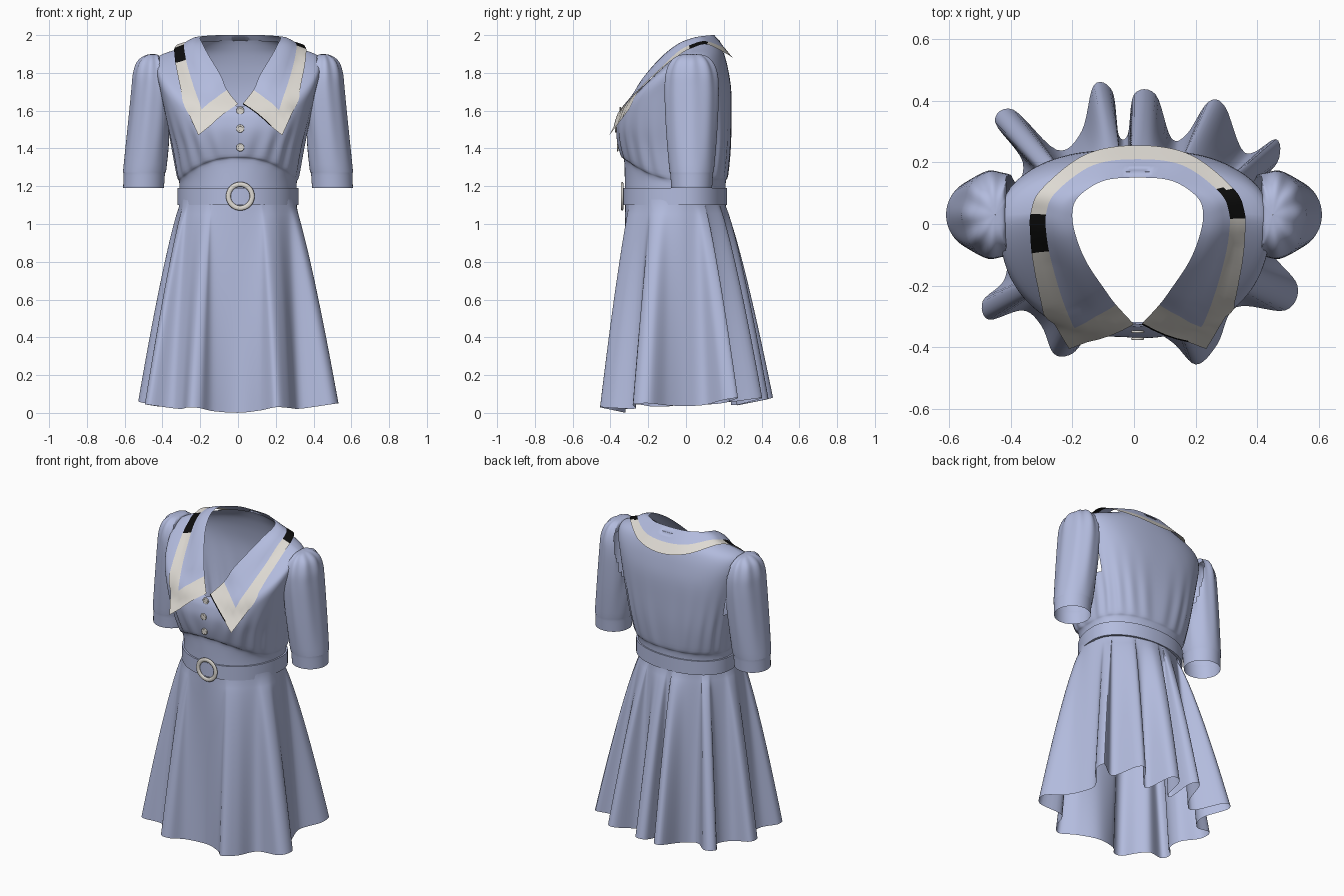
import bpy, math
from mathutils import Vector

if "Cube" in bpy.data.objects:
    bpy.data.objects.remove(bpy.data.objects["Cube"])


def material(name, rgb):
    m = bpy.data.materials.new(name)
    m.diffuse_color = (*rgb, 1)
    m.use_nodes = True
    m.node_tree.nodes["Principled BSDF"].inputs["Base Color"].default_value = m.diffuse_color
    return m


blue = material("pale blue cloth", (0.45, 0.50, 0.73))
cream = material("cream trim", (0.73, 0.70, 0.65))
black = material("black patch", (0.004, 0.004, 0.004))


def spline(pts, n, closed=False):
    """Catmull-Rom curve with n samples per segment."""
    c, out = len(pts), []
    for i in range(c if closed else c - 1):
        get = (lambda k: pts[k % c]) if closed else (lambda k: pts[max(0, min(c - 1, k))])
        a, b, d, e = get(i - 1), get(i), get(i + 1), get(i + 2)
        for j in range(n):
            t = j / n
            out.append(0.5 * (2 * b + (d - a) * t + (2 * a - 5 * b + 4 * d - e) * t * t
                              + (3 * b - a - 3 * d + e) * t ** 3))
    if not closed:
        out.append(pts[-1].copy())
    return out


def finish(ob, angle=45):
    bpy.ops.object.select_all(action='DESELECT')
    ob.select_set(True)
    bpy.context.view_layer.objects.active = ob
    bpy.ops.object.shade_smooth_by_angle(angle=math.radians(angle))
    return ob


def loft(name, rings, mats, closed=True, n=1, flip=False, rule=None, drop=None):
    """Skin rows of points, smoothing between rows when n > 1; drop() leaves openings."""
    if n > 1:
        rings = list(zip(*[spline(list(col), n) for col in zip(*rings)]))
    w = len(rings[0])
    verts = [p for r in rings for p in r]
    faces, idx = [], []
    for i in range(len(rings) - 1):
        for j in range(w if closed else w - 1):
            k = (j + 1) % w
            f = (i * w + j, i * w + k, (i + 1) * w + k, (i + 1) * w + j)
            if drop and drop(sum((verts[v] for v in f), Vector()) / 4):
                continue
            faces.append(f[::-1] if flip else f)
            idx.append((i, j))
    me = bpy.data.meshes.new(name)
    me.from_pydata([tuple(p) for p in verts], [], faces)
    for m in mats:
        me.materials.append(m)
    if rule:
        for p, (i, j) in zip(me.polygons, idx):
            p.material_index = rule(i, j, p.center)
    ob = bpy.data.objects.new(name, me)
    bpy.context.collection.objects.link(ob)
    return finish(ob)


def body_point(a, rx, yf, yb, zf, zs, zb, p=1.0, q=1.0, cy=0.0, amp=0.0, cx=0.0):
    """Point of a body cross-section; angle 0 is the front, 90 degrees is +x."""
    s, c = math.sin(a), math.cos(a)
    pp = p if c > 0 else min(p, 1.0)
    r = abs(c) ** pp
    x = math.copysign(abs(s) ** pp, s) * rx
    y = cy + r * ((yf if c > 0 else yb) - cy)
    z = zs + ((zf if c > 0 else zb) - zs) * r ** (q if c > 0 else 1)
    k = 1 + amp * math.sin(22 * a)
    return Vector((x * k + cx, y * k, z))


def body_ring(*args, **kw):
    return [body_point(2 * math.pi * i / 176, *args, **kw) for i in range(176)]


# Bodice: waistband, gathered bust, armholes, shoulders, V neckline
bodice = loft("bodice", [
    body_ring(.310, -.322, .208, 1.13, 1.13, 1.13, .95),
    body_ring(.310, -.324, .209, 1.24, 1.19, 1.19, .95),
    body_ring(.312, -.328, .212, 1.34, 1.225, 1.23, .9, 2.2),
    body_ring(.322, -.342, .222, 1.36, 1.255, 1.26, .85, 2.2, amp=.010),
    body_ring(.345, -.360, .235, 1.43, 1.38, 1.40, .76, amp=.012),
    body_ring(.378, -.368, .240, 1.50, 1.55, 1.55, .74, amp=.005),
    body_ring(.415, -.360, .240, 1.56, 1.74, 1.70, .76, 1.2),
    body_ring(.438, -.350, .225, 1.59, 1.84, 1.81, .82, 1.4, .01, cx=.002),
    body_ring(.422, -.342, .205, 1.605, 1.89, 1.89, .92, 1.4, .02, cx=.004),
    body_ring(.320, -.337, .185, 1.612, 1.928, 1.942, 1.1, 1.3, .03, cx=.01),
    body_ring(.245, -.332, .170, 1.622, 1.955, 1.972, 1.2, 1.1, .03, cx=.012),
], [blue], n=4, drop=lambda c: abs(c.x) > .34 and abs(c.y - .035) < .08 and 1.52 < c.z < 1.84)

# Skirt: hem outline with deep flared folds, blended up to the waist oval
hem = [(0, -.32), (.12, -.38), (.20, -.455), (.27, -.39), (.33, -.27), (.49, -.28),
       (.53, -.20), (.45, -.10), (.40, 0), (.38, .10), (.465, .20), (.46, .275),
       (.36, .23), (.295, .38), (.24, .395), (.17, .29), (.12, .28), (.07, .42),
       (.00, .42), (-.02, .29), (-.05, .29), (-.07, .43), (-.13, .45), (-.17, .30),
       (-.25, .24), (-.39, .37), (-.45, .33), (-.36, .20), (-.40, .10), (-.515, .08),
       (-.515, 0), (-.42, -.08), (-.42, -.18), (-.49, -.25), (-.47, -.31), (-.36, -.28),
       (-.30, -.33), (-.26, -.42), (-.20, -.42), (-.13, -.35)]
waist = [Vector((.310 * math.cos(t), -.057 + .265 * math.sin(t), 1.13))
         for t in (math.atan2(y + .05, x) for x, y in hem)]
low = [Vector((x, y, .17 * max(0, math.hypot(x, y) - .32) + .07 * max(0, min(1, y + .33))))
       for x, y in hem]
top_c, low_c = spline(waist, 6, True), spline(low, 6, True)
rows = []
for i in range(29):
    t = 1 - i / 28
    row = []
    for a, b in zip(top_c, low_c):
        p = a.lerp(b, max(0, (t - .03) / .97) ** .8)
        p.z = a.z + (max(0, b.z) - a.z) * t
        row.append(p)
    rows.append(row)
loft("skirt", rows, [blue])

# Belt
outer, inner = (.320, -.333, .217), (.305, -.318, .203)
loft("belt", [body_ring(*s, z, z, z, .95) for s, z in
              ((inner, 1.10), (outer, 1.10), (outer, 1.19), (inner, 1.19))], [blue])

# Puff sleeves, gathered at the cap, open at the cuff and at the armhole
sleeve = [(.500, 1.190, .108, .108, 0), (.496, 1.275, .110, .114, 0),
          (.494, 1.285, .114, .118, 0), (.475, 1.45, .115, .132, .01),
          (.460, 1.60, .114, .140, .015), (.450, 1.72, .112, .142, .02),
          (.448, 1.80, .104, .134, .035), (.448, 1.86, .082, .108, .05),
          (.450, 1.893, .040, .065, .05), (.450, 1.90, .0005, .0005, 0)]


def armhole(z):
    return .365 + .14 * max(0, z - 1.5)


for side, label in ((1, "right_sleeve"), (-1, "left_sleeve")):
    rings = []
    for cx, z, rx, ry, amp in sleeve:
        ring = []
        for j in range(72):
            a = 2 * math.pi * j / 72
            k = 1 + amp * math.cos(9 * a)
            x = max(cx + rx * k * math.cos(a), armhole(z))
            ring.append(Vector((side * x, .03 + ry * k * math.sin(a), z)))
        rings.append(ring)
    loft(label, rings, [blue], n=4, flip=side < 0,
         drop=lambda c: 1.5 < c.z < 1.85 and abs(c.x) < armhole(c.z) + .003)

# Wide pointed collar: neck edge and outer edge stations, front to back
neck = [(.012, -.325, 1.635), (.070, -.262, 1.71), (.105, -.215, 1.79), (.165, -.125, 1.89),
        (.200, -.040, 1.955), (.212, .035, 1.985), (.190, .09, 1.995), (.110, .14, 2.0)]
edge = [(.222, -.405, 1.47), (.258, -.345, 1.55), (.302, -.262, 1.655), (.335, -.13, 1.80),
        (.348, -.035, 1.895), (.346, .04, 1.935), (.310, .115, 1.95), (.170, .225, 1.895)]


def around(half, back):
    right = [Vector(p) for p in half]
    left = [Vector((-p.x, p.y, p.z)) for p in reversed(right)]
    pts = right + [Vector(back)] + left
    for p in pts:
        p.x += .012
    return pts


SEG = 10
neck_s, edge_s = around(neck, (0, .15, 2.0)), around(edge, (0, .255, 1.87))
mid = len(neck_s) // 2
split_s = [a.lerp(b, .57 + .15 * abs(i - mid) / mid) for i, (a, b) in enumerate(zip(neck_s, edge_s))]
neck_c, split_c, edge_c = (spline(s, SEG) for s in (neck_s, split_s, edge_s))
rows = [[a.lerp(b, t) for a, b in zip(edge_c, split_c)] for t in (0, .5)]
rows += [[a.lerp(b, t / 4) + Vector((0, -.008, .008)) * math.sin(math.pi * t / 4)
          for a, b in zip(split_c, neck_c)] for t in range(5)]
last = len(edge_c) - 1


def collar_colour(i, j, c):
    if j == 0 and i >= 2:
        return 2
    if j < SEG or j >= last - SEG:
        return 1
    if i > 1:
        return 0
    if (c.x > .2 and .015 < c.y < .115) or (c.x < -.2 and -.085 < c.y < .03):
        return 2
    return 1


collar = loft("collar", rows, [blue, cream, black], closed=False, rule=collar_colour)
# Lift only the outer part clear of the bodice, leaving the neck edge as drawn
lift = collar.vertex_groups.new(name="lift")
lift.add(list(range(6 * (last + 1))), 1.0, 'REPLACE')
wrap = collar.modifiers.new("rest on bodice", 'SHRINKWRAP')
wrap.target = bodice
wrap.vertex_group = "lift"
wrap.wrap_method = 'NEAREST_SURFACEPOINT'
wrap.wrap_mode = 'OUTSIDE'
wrap.offset = .006


# Belt buckle and buttons
def ring_part(name, loc, major, minor, flat):
    bpy.ops.mesh.primitive_torus_add(location=loc, rotation=(math.pi / 2, 0, 0), major_radius=major,
                                     minor_radius=minor, major_segments=40, minor_segments=10)
    ob = bpy.context.object
    ob.name = name
    ob.scale.z = flat
    ob.data.materials.append(cream)
    return finish(ob)


ring_part("buckle", (.012, -.338, 1.147), .063, .013, .6)
for n, (y, z) in enumerate(((-.349, 1.60), (-.372, 1.505), (-.362, 1.405)), 1):
    ring_part(f"button_rim_{n}", (.012, y, z), .016, .005, .9)
    bpy.ops.mesh.primitive_cylinder_add(vertices=24, radius=.016, depth=.006, location=(.012, y, z),
                                        rotation=(math.pi / 2, 0, 0))
    bpy.context.object.name = f"button_{n}"
    bpy.context.object.data.materials.append(cream)
    finish(bpy.context.object)
